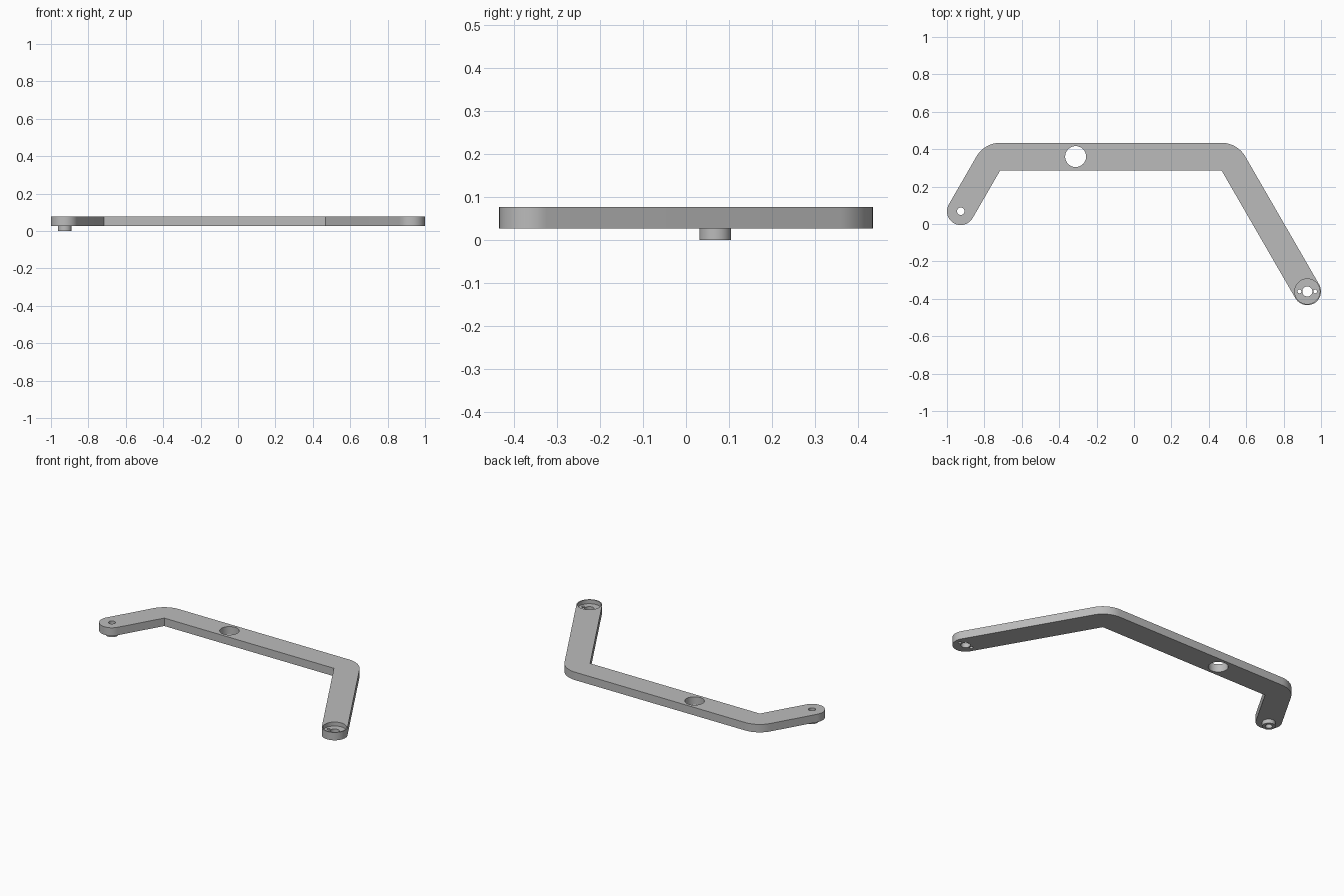
import bpy, bmesh
from math import cos, sin, radians

if "Cube" in bpy.data.objects:
    bpy.data.objects.remove(bpy.data.objects["Cube"])

WIDTH, BASE, TOP = 0.147, 0.026, 0.076
R = WIDTH / 2
PEG_END, SOCKET_END = (-0.9265, 0.068), (0.9265, -0.3605)
BAR_HOLE = (-0.312, 0.3605)
INNER_Y = 0.434 - WIDTH

grey = bpy.data.materials.new("plain grey")
grey.use_nodes = True
grey.diffuse_color = (0.5, 0.5, 0.5, 1)
grey.node_tree.nodes["Principled BSDF"].inputs["Base Color"].default_value = (0.5, 0.5, 0.5, 1)


def arc(centre, radius, start, end, steps=24):
    angles = [radians(start + (end - start) * i / steps) for i in range(steps + 1)]
    return [(centre[0] + radius * cos(a), centre[1] + radius * sin(a)) for a in angles]


def prism(name, outline, z0, z1):
    bm = bmesh.new()
    face = bm.faces.new([bm.verts.new((x, y, z0)) for x, y in outline])
    new = bmesh.ops.extrude_face_region(bm, geom=[face])["geom"]
    for v in new:
        if isinstance(v, bmesh.types.BMVert):
            v.co.z = z1
    bmesh.ops.recalc_face_normals(bm, faces=bm.faces)
    mesh = bpy.data.meshes.new(name)
    bm.to_mesh(mesh)
    bm.free()
    mesh.materials.append(grey)
    obj = bpy.data.objects.new(name, mesh)
    bpy.context.collection.objects.link(obj)
    return obj


def activate(obj):
    bpy.ops.object.select_all(action='DESELECT')
    obj.select_set(True)
    bpy.context.view_layer.objects.active = obj


def drill(obj, centre, radius, z0=-0.1, z1=0.2):
    cutter = prism("hole_cutter", arc(centre, radius, 0, 360, 48)[:-1], z0, z1)
    cutter.hide_render = True
    mod = obj.modifiers.new("hole", 'BOOLEAN')
    mod.operation, mod.solver, mod.object = 'DIFFERENCE', 'EXACT', cutter
    activate(obj)
    bpy.ops.object.modifier_apply(modifier=mod.name)
    bpy.data.objects.remove(cutter)


# Bent bar: round ends, sharp inner corners, rounded outer corners
slope = sin(radians(60)) / cos(radians(60))


def inner_corner(end, side):
    x = end[0] - side * R * cos(radians(30))
    y = end[1] - R * sin(radians(30))
    return (x - side * (INNER_Y - y) / slope, INNER_Y)


left_corner = inner_corner(SOCKET_END, 1)
right_corner = inner_corner(PEG_END, -1)
outline = (arc(SOCKET_END, R, -150, 30) + arc(left_corner, WIDTH, 30, 90)
           + arc(right_corner, WIDTH, 90, 150) + arc(PEG_END, R, 150, 330)
           + [right_corner, left_corner])
bar = prism("bent_bar", outline, BASE, TOP)

# Short peg under the right end
peg = prism("peg", arc(PEG_END, 0.037, 0, 360, 48)[:-1], 0, BASE)

# Through holes
drill(bar, BAR_HOLE, 0.056)
for part in (bar, peg):
    drill(part, PEG_END, 0.02)

# Round socket in the left end with a shaft hole and two screw holes
drill(bar, SOCKET_END, 0.067, TOP - 0.025)
drill(bar, SOCKET_END, 0.027)
for side in (-1, 1):
    drill(bar, (SOCKET_END[0] + side * 0.042, SOCKET_END[1]), 0.01)

for part in (bar, peg):
    activate(part)
    bpy.ops.object.shade_smooth_by_angle(angle=radians(30))
